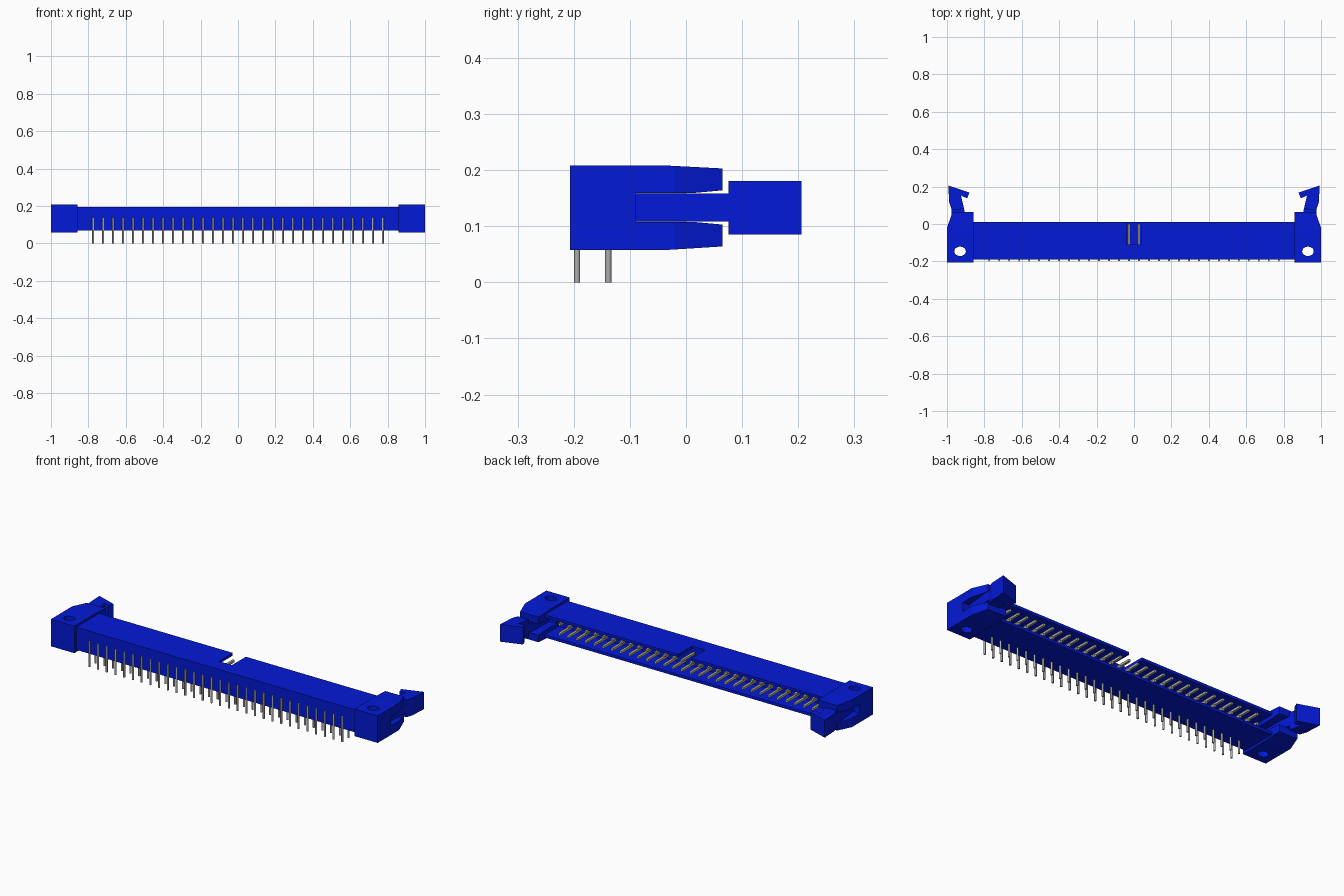
import bpy, bmesh, math
from mathutils import Matrix, Vector

if "Cube" in bpy.data.objects:
    bpy.data.objects.remove(bpy.data.objects["Cube"], do_unlink=True)


def material(name, rgb):
    m = bpy.data.materials.new(name)
    m.use_nodes = True
    m.diffuse_color = (*rgb, 1)
    m.node_tree.nodes["Principled BSDF"].inputs["Base Color"].default_value = (*rgb, 1)
    return m


BLUE = material("blue plastic", (0.001, 0.010, 0.68))
SILVER = material("silver pin metal", (0.42, 0.42, 0.42))
GOLD = material("pale gold contact", (0.58, 0.52, 0.29))


def finish(name, bm, *mats):
    bmesh.ops.recalc_face_normals(bm, faces=bm.faces)
    me = bpy.data.meshes.new(name)
    bm.to_mesh(me)
    bm.free()
    for mat in mats:
        me.materials.append(mat)
    ob = bpy.data.objects.new(name, me)
    bpy.context.collection.objects.link(ob)
    return ob


def boxes(name, spans, *mats):
    bm = bmesh.new()
    for lo, hi in spans:
        lo, hi = Vector(lo), Vector(hi)
        for v in bmesh.ops.create_cube(bm, size=1)["verts"]:
            v.co = (lo + hi) / 2 + v.co * (hi - lo)
    return finish(name, bm, *mats)


def posts(name, xs, y, top, radius):
    """Round upright legs standing on the ground."""
    bm = bmesh.new()
    for x in xs:
        bmesh.ops.create_cone(bm, cap_ends=True, segments=10, radius1=radius, radius2=radius,
                              depth=top, matrix=Matrix.Translation((x, y, top / 2)))
    for f in bm.faces:
        f.smooth = len(f.verts) == 4
    for e in bm.edges:
        e.smooth = all(f.smooth for f in e.link_faces)
    return finish(name, bm, SILVER)


def prism(name, points, a, b, axis):
    """Extrude a closed outline from a to b along the x or z axis."""
    bm = bmesh.new()
    place = (lambda p, h: (h, *p)) if axis == "x" else (lambda p, h: (*p, h))
    face = bm.faces.new([bm.verts.new(place(p, a)) for p in points])
    out = bmesh.ops.extrude_face_region(bm, geom=[face])["geom"]
    step = Vector(place((0, 0), b - a))
    bmesh.ops.translate(bm, vec=step, verts=[g for g in out if isinstance(g, bmesh.types.BMVert)])
    return finish(name, bm, BLUE)


def combine(ob, other, operation):
    """Apply a boolean and discard its helper."""
    mod = ob.modifiers.new("cut", "BOOLEAN")
    mod.object, mod.operation, mod.solver = other, operation, "EXACT"
    bpy.context.view_layer.update()
    dg = bpy.context.evaluated_depsgraph_get()
    me = bpy.data.meshes.new_from_object(ob.evaluated_get(dg))
    ob.modifiers.clear()
    ob.data = me
    bpy.data.objects.remove(other, do_unlink=True)


# Housing shell, open at the back
X, WALL = 0.862, 0.015
Y0, FLOOR, Y1 = -0.19, -0.11, 0.011
Z0, Z1 = 0.07, 0.195
boxes("housing_base", [((-X, Y0, Z0), (X, FLOOR, Z1))], BLUE)
boxes("housing_bottom_wall", [((-X, FLOOR, Z0), (X, Y1, Z0 + WALL))], BLUE)

# Top wall with the central keying notch
boxes("housing_top_wall", [((-X, FLOOR, Z1 - WALL), (-0.04, Y1, Z1)),
                           ((0.04, FLOOR, Z1 - WALL), (X, Y1, Z1))], BLUE)

# End blocks and latches
fork = [(-0.207, 0.058), (-0.03, 0.058), (0.065, 0.064), (0.065, 0.103),
        (0.01, 0.108), (-0.09, 0.108), (-0.09, 0.159), (0.01, 0.159),
        (0.065, 0.164), (0.065, 0.203), (-0.03, 0.208), (-0.207, 0.208)]
plan = [(0.857, -0.3), (1.0, -0.3), (1.0, -0.02), (0.97, 0.065), (0.97, 0.1), (0.857, 0.1)]
stem = [(0.9, -0.09), (0.96, -0.09), (0.975, 0.04), (0.975, 0.08), (0.908, 0.08), (0.902, 0.03)]
head = [(0.975, 0.076), (0.988, 0.115), (0.993, 0.206), (0.88, 0.168), (0.892, 0.137),
        (0.925, 0.152), (0.908, 0.08)]
hole = [(0.93 + 0.031 * math.cos(t * math.pi / 10), -0.146 + 0.025 * math.sin(t * math.pi / 10))
        for t in range(20)]

for side, s in (("left", 1), ("right", -1)):
    def flip(pts):
        return [(s * x, y) for x, y in pts]

    block = prism(side + "_end_block", fork, s * 0.84, s * 1.05, "x")
    combine(block, prism("plan_helper", flip(plan), 0, 0.3, "z"), "INTERSECT")
    combine(block, prism("hole_helper", flip(hole), 0, 0.3, "z"), "DIFFERENCE")
    prism(side + "_latch_stem", flip(stem), 0.1085, 0.1585, "z")
    prism(side + "_latch_head", flip(head), 0.085, 0.181, "z")

# Two rows of thirty pins: square contacts in the cavity, round legs below
COLS, PITCH, R = 30, 0.0534, 0.0062
xs = [(i - (COLS - 1) / 2) * PITCH for i in range(COLS)]
for row, leg_y, leg_top, z in (("front", -0.194, 0.14, 0.159), ("rear", -0.1385, 0.09, 0.106)):
    posts(row + "_row_legs", xs, leg_y, leg_top, 0.0055)
    contacts = boxes(row + "_row_contacts",
                     [((x - R, FLOOR - 0.01, z - R), (x + R, 0, z + R)) for x in xs], SILVER, GOLD)
    # Gold plating on the upper faces and the tips
    for p in contacts.data.polygons:
        p.material_index = int(max(p.normal.y, p.normal.z) > 0.5)
